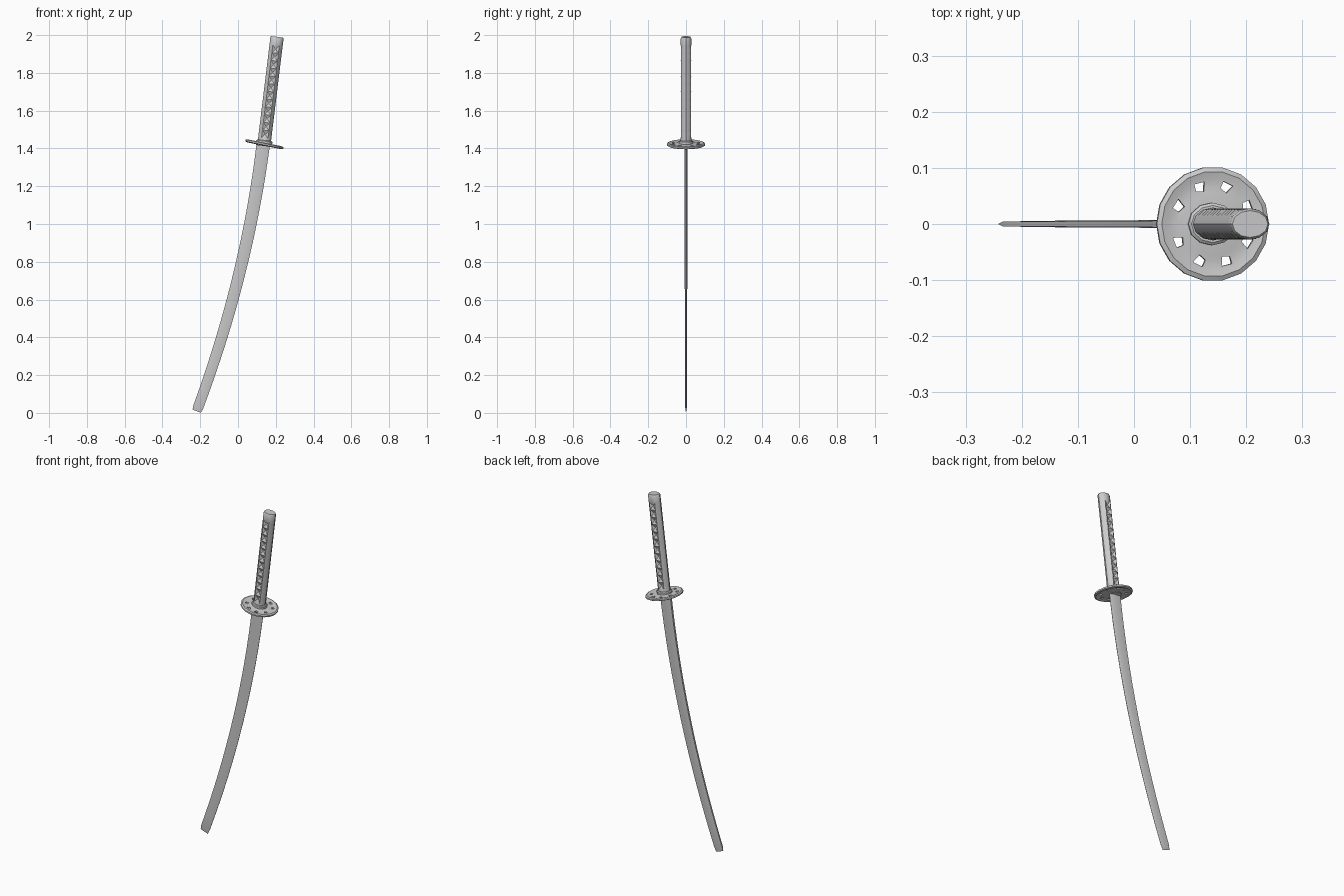
import bpy, bmesh, math
from mathutils import Vector, Matrix

if "Cube" in bpy.data.objects:
    bpy.data.objects.remove(bpy.data.objects["Cube"])

def finish(name, bm, angle=35):
    bmesh.ops.recalc_face_normals(bm, faces=bm.faces)
    me = bpy.data.meshes.new(name)
    bm.to_mesh(me)
    bm.free()
    ob = bpy.data.objects.new(name, me)
    bpy.context.collection.objects.link(ob)
    if angle:
        bpy.ops.object.select_all(action='DESELECT')
        ob.select_set(True)
        bpy.context.view_layer.objects.active = ob
        bpy.ops.object.shade_smooth_by_angle(angle=math.radians(angle))
    return ob

def loft(bm, rings, closed=False):
    """Skin a list of equal-sized point rings; cap the ends unless closed."""
    vs = [[bm.verts.new(p) for p in r] for r in rings]
    n = len(vs[0])
    pairs = list(zip(vs, vs[1:])) + ([(vs[-1], vs[0])] if closed else [])
    for a, b in pairs:
        for i in range(n):
            j = (i + 1) % n
            bm.faces.new((a[i], a[j], b[j], b[i]))
    if not closed:
        bm.faces.new(vs[0])
        bm.faces.new(vs[-1])
    return vs

# Blade: spine on the left, cutting edge on the convex right side
def blade_ring(z, width, thick):
    x = -0.222 + 0.375 * z - 0.0878 * z * z
    across = Vector((1, 0, -(0.375 - 0.1755 * z))).normalized()
    section = [(-0.5, 0.8), (0.2, 1), (0.5, 0.12), (0.5, -0.12), (0.2, -1), (-0.5, -0.8)]
    return [Vector((x, t * thick, z)) + across * (u * width) for u, t in section]

bm = bmesh.new()
rings = [blade_ring(0.009, 0.048, 0.0008), blade_ring(0.035, 0.055, 0.005)]
for i in range(1, 17):
    f = i / 16
    rings.append(blade_ring(0.035 + 1.395 * f, 0.055 + 0.016 * f, 0.0055 + 0.0025 * f))
loft(bm, rings)
finish("blade", bm, 25)

# Guard: tilted disc with raised rim and eight openings
tilt = Matrix.Translation((0.14, 0, 1.422)) @ Matrix.Rotation(0.2, 4, 'Y')
def disc_ring(r, h, n=18):
    return [tilt @ Vector((r * math.cos(2 * math.pi * i / n), r * math.sin(2 * math.pi * i / n), h))
            for i in range(n)]

bm = bmesh.new()
half = [(0.012, 0.006), (0.056, 0.006), (0.066, 0.004), (0.082, 0.005), (0.094, 0.008), (0.102, 0.004)]
profile = half + [(r, -h) for r, h in reversed(half)]
loft(bm, [disc_ring(r, h) for r, h in profile], closed=True)
guard = finish("guard", bm)

bm = bmesh.new()
for deg in (27, 70, 110, 153, 207, 250, 290, 333):
    spin = tilt @ Matrix.Rotation(math.radians(deg), 4, 'Z') @ Matrix.Translation((0.069, 0, 0))
    shape = [(-0.009, -0.004), (0.007, -0.011), (0.009, 0.008), (-0.004, 0.009)]
    loft(bm, [[spin @ Vector((x, y, h)) for x, y in shape] for h in (-0.03, 0.03)])
cutter = finish("guard_cutter", bm, 0)
cutter.hide_render = True
cutter.hide_viewport = True
cut = guard.modifiers.new("openings", 'BOOLEAN')
cut.operation = 'DIFFERENCE'
cut.solver = 'EXACT'
cut.object = cutter

# Handle frame: slightly leaning axis
axis = Vector((0.122, 0, 1)).normalized()
side = Vector((axis.z, 0, -axis.x))
base = Vector((0.138, 0, 1.425))
SIDES = 12
def oval(dist, rx, ry, dent=0, bulge=0):
    pts = []
    for i in range(SIDES):
        a = 2 * math.pi * i / SIDES
        y = ry * math.sin(a)
        if i in (3, 9):
            y -= math.copysign(dent, y)
        elif i in (2, 4, 8, 10):
            y += math.copysign(bulge, y)
        pts.append(base + axis * dist + side * (rx * math.cos(a)) + Vector((0, y, 0)))
    return pts

# Collar between guard and handle
bm = bmesh.new()
loft(bm, [oval(-0.012, 0.043, 0.038), oval(0.014, 0.043, 0.038), oval(0.018, 0.038, 0.033)])
finish("collar", bm)

# Handle: oval grip with a row of diamond dents on both broad faces
bm = bmesh.new()
rings = [oval(0.0, 0.035, 0.029), oval(0.03, 0.035, 0.029)]
DENTS = 12
pitch = 0.495 / (2 * DENTS)
for k in range(1, 2 * DENTS + 1):
    odd = k % 2
    rings.append(oval(0.03 + k * pitch, 0.035, 0.029, 0.010 if odd else -0.001, 0.002 if odd else 0))
rings += [oval(0.562, 0.0355, 0.028), oval(0.570, 0.032, 0.024)]
vs = [[bm.verts.new(p) for p in r] for r in rings]
for k, (a, b) in enumerate(zip(vs, vs[1:])):
    for i in range(SIDES):
        j = (i + 1) % SIDES
        if 1 <= k <= 2 * DENTS:
            # split alternately so the edges outline diamonds
            if (k + i) % 2:
                bm.faces.new((a[i], a[j], b[j]))
                bm.faces.new((a[i], b[j], b[i]))
            else:
                bm.faces.new((a[i], a[j], b[i]))
                bm.faces.new((a[j], b[j], b[i]))
        else:
            bm.faces.new((a[i], a[j], b[j], b[i]))
bm.faces.new(vs[0])
bm.faces.new(vs[-1])
finish("handle", bm)
